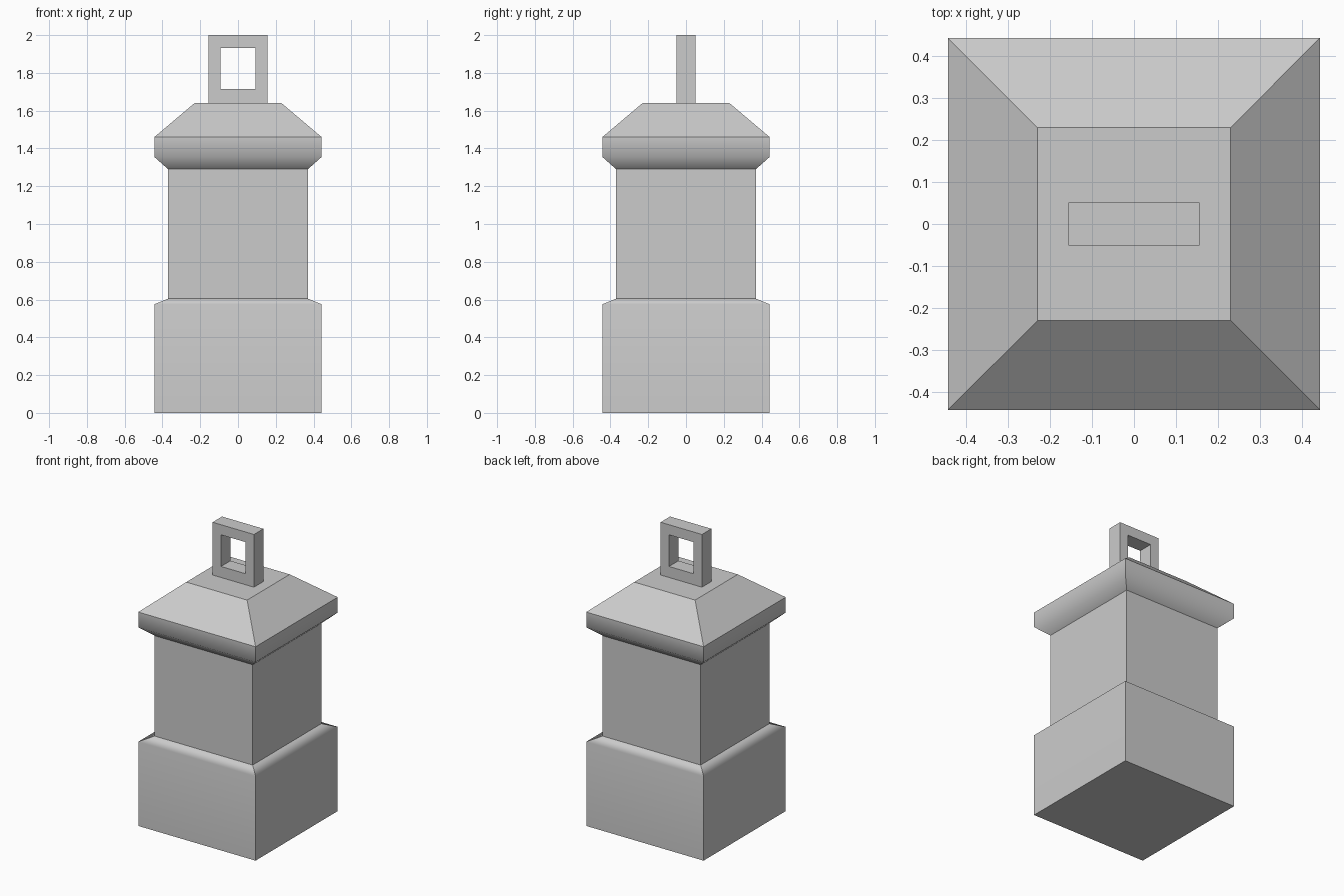
import bpy, bmesh

cube = bpy.data.objects.get("Cube")
if cube:
    bpy.data.objects.remove(cube, do_unlink=True)

stone = bpy.data.materials.new("grey_stone")
stone.use_nodes = True
GREY = (0.6, 0.6, 0.6, 1)
stone.diffuse_color = GREY
stone.node_tree.nodes["Principled BSDF"].inputs["Base Color"].default_value = GREY


def finish(name, bm):
    bmesh.ops.recalc_face_normals(bm, faces=bm.faces)
    mesh = bpy.data.meshes.new(name)
    bm.to_mesh(mesh)
    bm.free()
    mesh.materials.append(stone)
    obj = bpy.data.objects.new(name, mesh)
    bpy.context.collection.objects.link(obj)
    return obj


def square_ring(bm, hx, hz, y=None, z=0):
    """Rectangle lying flat at z, or upright at y around height z."""
    corners = [(-1, -1), (1, -1), (1, 1), (-1, 1)]
    if y is None:
        return [bm.verts.new((a * hx, b * hz, z)) for a, b in corners]
    return [bm.verts.new((a * hx, y, z + b * hz)) for a, b in corners]


def bridge(bm, lower, upper):
    return [bm.faces.new((lower[i], lower[i - 3], upper[i - 3], upper[i]))
            for i in range(4)]


# Square pillar: (half width, height, soft edge)
profile = [(0.443, 0, False), (0.443, 0.575, True), (0.37, 0.605, False),
           (0.37, 1.29, False), (0.443, 1.355, True), (0.443, 1.46, False),
           (0.23, 1.64, False)]
bm = bmesh.new()
rings = [square_ring(bm, w, w, z=z) for w, z, soft in profile]
for lower, upper in zip(rings, rings[1:]):
    bridge(bm, lower, upper)
bm.faces.new(rings[0])
bm.faces.new(rings[-1])
for face in bm.faces:
    face.smooth = True
for edge in bm.edges:
    edge.smooth = False
for ring, (w, z, soft) in zip(rings, profile):
    for i in range(4):
        bm.edges.get((ring[i], ring[i - 1])).smooth = soft
pillar = finish("pillar", bm)
weighted = pillar.modifiers.new("soft_mouldings", "WEIGHTED_NORMAL")
weighted.keep_sharp = True

# Square lifting loop on the roof
bm = bmesh.new()
outer = [square_ring(bm, 0.156, 0.18, y, 1.82) for y in (-0.051, 0.051)]
inner = [square_ring(bm, 0.093, 0.108, y, 1.823) for y in (-0.051, 0.051)]
bridge(bm, *outer)
bridge(bm, *inner)
for rim, hole in zip(outer, inner):
    bridge(bm, rim, hole)
finish("top_loop", bm)
